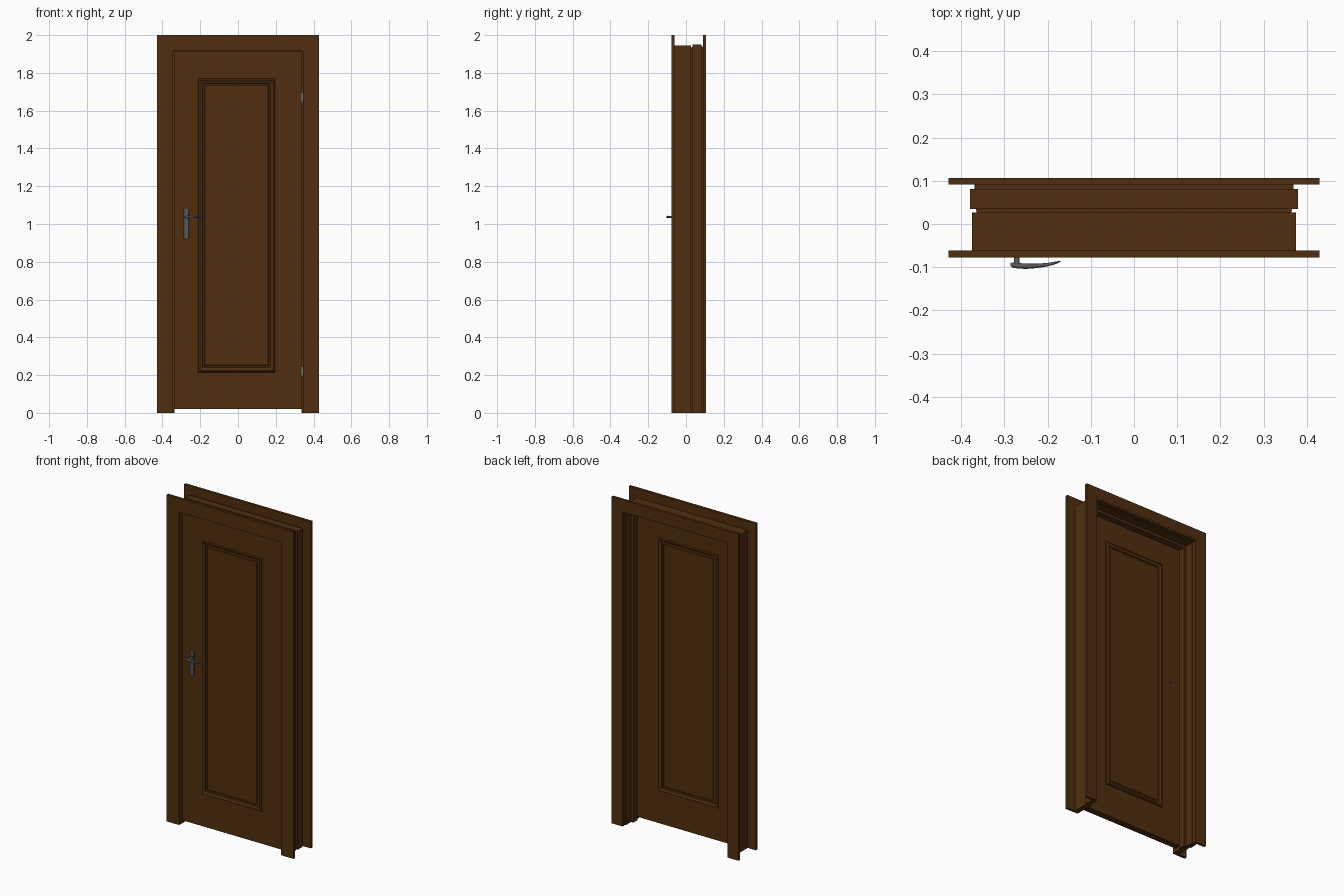
import bpy, bmesh, math
from mathutils import Matrix

if "Cube" in bpy.data.objects:
    bpy.data.objects.remove(bpy.data.objects["Cube"])


def material(name, rgb):
    m = bpy.data.materials.new(name)
    m.diffuse_color = (*rgb, 1)
    m.use_nodes = True
    m.node_tree.nodes["Principled BSDF"].inputs["Base Color"].default_value = m.diffuse_color
    return m


WOOD = material("dark brown wood", (0.08, 0.028, 0.005))
METAL = material("dark grey metal", (0.1, 0.1, 0.105))
STEEL = material("hinge grey", (0.2, 0.2, 0.19))


def finish(bm, name, mat):
    bmesh.ops.recalc_face_normals(bm, faces=bm.faces)
    me = bpy.data.meshes.new(name)
    bm.to_mesh(me)
    bm.free()
    me.materials.append(mat)
    ob = bpy.data.objects.new(name, me)
    bpy.context.collection.objects.link(ob)
    return ob


def loft(rings, name, mat):
    """Bridge successive closed rings and cap both ends."""
    bm = bmesh.new()
    rs = [[bm.verts.new(p) for p in r] for r in rings]
    n = len(rs[0])
    for a, b in zip(rs, rs[1:]):
        for i in range(n):
            j = (i + 1) % n
            bm.faces.new((a[i], a[j], b[j], b[i]))
    bm.faces.new(rs[0])
    bm.faces.new(rs[-1])
    return finish(bm, name, mat)


def surround(profile, name):
    """Sweep an (x, y) profile up, across and down the doorway, mitred."""
    head = 1.57
    stations = [(-1, False), (-1, True), (1, True), (1, False)]
    return loft([[(s * x, y, x + head if top else 0) for x, y in profile]
                 for s, top in stations], name, WOOD)


def cylinder(name, r, length, loc, axis, mat, segs=20):
    bm = bmesh.new()
    rot = Matrix.Rotation(math.pi / 2, 4, 'X') if axis == 'Y' else Matrix()
    bmesh.ops.create_cone(bm, cap_ends=True, segments=segs, radius1=r, radius2=r,
                          depth=length, matrix=Matrix.Translation(loc) @ rot)
    ob = finish(bm, name, mat)
    smooth(ob)
    return ob


def smooth(ob):
    bpy.ops.object.select_all(action='DESELECT')
    ob.select_set(True)
    bpy.context.view_layer.objects.active = ob
    bpy.ops.object.shade_smooth_by_angle(angle=math.radians(40))


# Casings on both wall faces
surround([(0.37, -0.077), (0.43, -0.077), (0.43, -0.061), (0.37, -0.061)], "front_casing")
surround([(0.367, 0.091), (0.43, 0.091), (0.43, 0.107), (0.367, 0.107)], "back_casing")

# Stepped jamb: door rebate and stop, then the extension piece behind
surround([(0.345, -0.076), (0.372, -0.076), (0.375, -0.06), (0.375, 0.027),
          (0.365, 0.027), (0.365, 0.031), (0.335, 0.031), (0.335, -0.008),
          (0.345, -0.008)], "front_jamb")
surround([(0.35, 0.031), (0.366, 0.031), (0.366, 0.035), (0.38, 0.035), (0.38, 0.081),
          (0.369, 0.081), (0.369, 0.106), (0.355, 0.106), (0.355, 0.081),
          (0.35, 0.081)], "back_jamb")


# Door leaf with a beaded panel on each face
def rect(x0, x1, z0, z1, y):
    return [(x0, y, z0), (x1, y, z0), (x1, y, z1), (x0, y, z1)]


bead = [(0, 0), (0.003, 0.006), (0.010, 0.007), (0.016, 0.003), (0.024, 0.001),
        (0.027, -0.005), (0.035, -0.005), (0.038, -0.002)]


def face_rings(y, out):
    rings = [rect(-0.34, 0.34, 0.02, 1.912, y)]
    for d, h in bead:
        rings.append(rect(-0.212 + d, 0.197 - d, 0.215 + d, 1.77 - d, y + out * h))
    return rings


loft(face_rings(-0.05, -1)[::-1] + face_rings(-0.01, 1), "door_leaf", WOOD)

# Hinges on the right edge
for i, z in enumerate((0.22, 1.67)):
    cylinder(f"hinge_{i + 1}", 0.005, 0.05, (0.34, -0.053, z), 'Z', STEEL, 12)

# Handle plate, neck, spindle end and lock cylinder
bm = bmesh.new()
bmesh.ops.create_cube(bm, size=1, matrix=Matrix.Translation((-0.274, -0.053, 1.002))
                      @ Matrix.Diagonal((0.027, 0.008, 0.154, 1)))
plate = finish(bm, "handle_plate", METAL)
bev = plate.modifiers.new("soft_edge", 'BEVEL')
bev.width, bev.segments = 0.002, 2
cylinder("handle_rose", 0.010, 0.006, (-0.271, -0.059, 1.037), 'Y', METAL)
cylinder("handle_neck", 0.0065, 0.042, (-0.271, -0.075, 1.037), 'Y', METAL)
cylinder("spindle_end", 0.006, 0.012, (-0.271, -0.010, 1.037), 'Y', METAL)
cylinder("lock_cylinder", 0.006, 0.005, (-0.274, -0.059, 0.965), 'Y', METAL)

# Curved, tapering lever: (x, y, half thickness, half height)
path = [(-0.286, -0.094, 0.003, 0.003), (-0.281, -0.095, 0.006, 0.006),
        (-0.268, -0.0965, 0.0065, 0.007), (-0.250, -0.098, 0.006, 0.006),
        (-0.225, -0.097, 0.005, 0.005), (-0.200, -0.094, 0.004, 0.005),
        (-0.182, -0.090, 0.003, 0.004), (-0.170, -0.0865, 0.0012, 0.002)]
N = 16
lever = loft([[(x, y + t * math.cos(2 * math.pi * i / N),
                1.037 + h * math.sin(2 * math.pi * i / N)) for i in range(N)]
              for x, y, t, h in path], "handle_lever", METAL)
smooth(lever)
